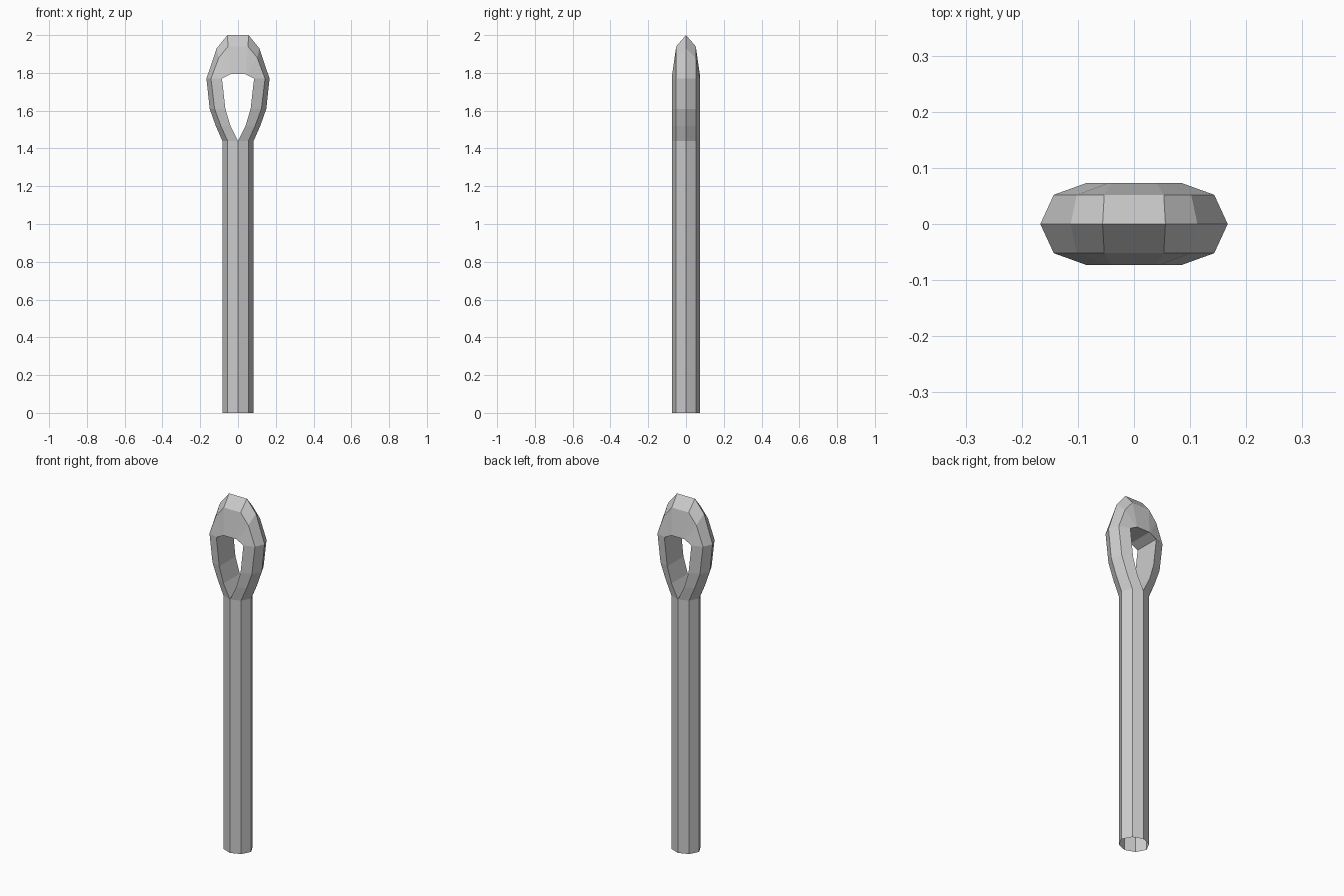
import bpy
import bmesh

cube = bpy.data.objects.get("Cube")
if cube:
    bpy.data.objects.remove(cube, do_unlink=True)

# One plain grey metal
metal = bpy.data.materials.new("grey metal")
metal.use_nodes = True
GREY = (0.6, 0.6, 0.6, 1)
metal.diffuse_color = GREY
metal.node_tree.nodes["Principled BSDF"].inputs["Base Color"].default_value = GREY

RIM_Y, MID_Y = 0.073, 0.052


def section(inner, mid, outer):
    """Half-octagon cross-section from back rim to front rim; pairs are (x, z)."""
    return [(inner[0], RIM_Y, inner[1]), (mid[0], MID_Y, mid[1]),
            (outer[0], 0, outer[1]),
            (mid[0], -MID_Y, mid[1]), (inner[0], -RIM_Y, inner[1])]


def mirrored(ring):
    return [(-x, y, z) for x, y, z in ring]


def build(name, strips, closed):
    """Skin each strip of sections; closed also joins the two rims."""
    bm = bmesh.new()
    for rings in strips:
        rows = [[bm.verts.new(p) for p in ring] for ring in rings]
        for a, b in zip(rows, rows[1:]):
            for i in range(5 if closed else 4):
                j = (i + 1) % 5
                bm.faces.new((a[i], a[j], b[j], b[i]))
    bmesh.ops.remove_doubles(bm, verts=bm.verts, dist=0.0005)
    bmesh.ops.recalc_face_normals(bm, faces=bm.faces)
    mesh = bpy.data.meshes.new(name)
    bm.to_mesh(mesh)
    bm.free()
    mesh.materials.append(metal)
    obj = bpy.data.objects.new(name, mesh)
    bpy.context.collection.objects.link(obj)
    return obj


def shaft_ring(z):
    return section((0, z), (0.055, z), (0.083, z))


NECK = 1.44

# Eight-sided shaft, open at the foot
half = [shaft_ring(0), shaft_ring(NECK)]
build("shaft", [half, [mirrored(r) for r in half]], closed=False)

# Eye: one side of the loop from neck to crown, then back down the other side
side = [
    shaft_ring(NECK),
    section((0.040, 1.52), (0.091, 1.52), (0.118, 1.52)),
    section((0.067, 1.61), (0.124, 1.61), (0.150, 1.61)),
    section((0.085, 1.77), (0.143, 1.77), (0.167, 1.77)),
    section((0.046, 1.79), (0.102, 1.88), (0.113, 1.93)),
    section((0.040, 1.793), (0.053, 1.94), (0.056, 2.0)),
]
loop = side + [mirrored(r) for r in reversed(side)]
build("eye_loop", [loop], closed=True)
